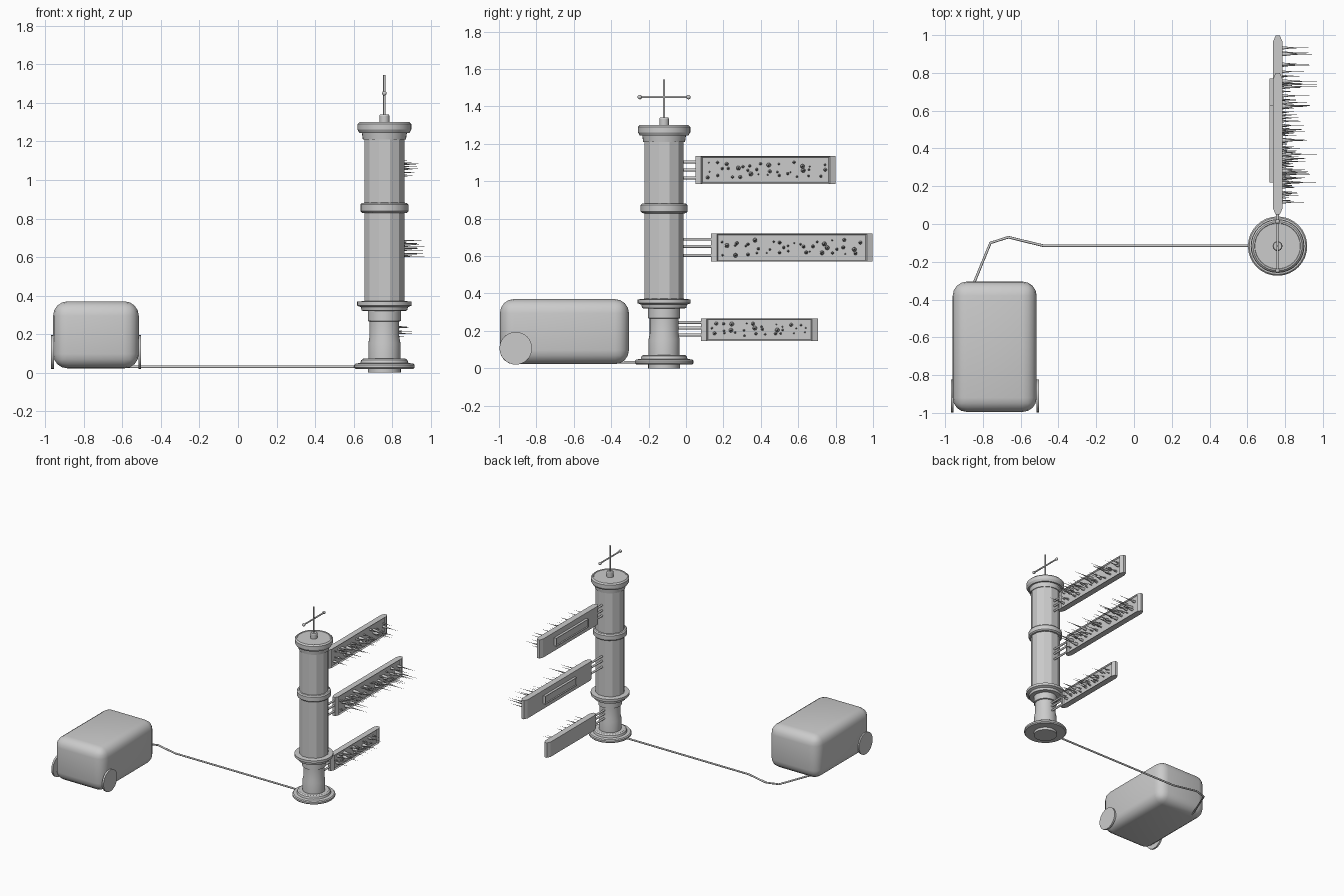
import bpy, bmesh, math, random
from mathutils import Vector, Matrix

if "Cube" in bpy.data.objects:
    bpy.data.objects.remove(bpy.data.objects["Cube"])

random.seed(4)
CX, CY = 0.76, -0.117


def finish(name, bm, smooth=None):
    bmesh.ops.recalc_face_normals(bm, faces=bm.faces)
    me = bpy.data.meshes.new(name)
    bm.to_mesh(me)
    bm.free()
    ob = bpy.data.objects.new(name, me)
    bpy.context.collection.objects.link(ob)
    if smooth:
        bpy.ops.object.select_all(action='DESELECT')
        ob.select_set(True)
        bpy.context.view_layer.objects.active = ob
        bpy.ops.object.shade_smooth_by_angle(angle=math.radians(smooth))
    return ob


def add_lathe(bm, profile, n, mat, turn=0.0):
    """Revolve (radius, height) pairs about local z, capped at both ends."""
    rings = []
    for r, z in profile:
        rings.append([bm.verts.new(mat @ Vector((r * math.cos(turn + 2 * math.pi * i / n),
                                                 r * math.sin(turn + 2 * math.pi * i / n), z)))
                      for i in range(n)])
    for a, b in zip(rings, rings[1:]):
        for i in range(n):
            j = (i + 1) % n
            bm.faces.new((a[i], a[j], b[j], b[i]))
    bm.faces.new(rings[0])
    bm.faces.new(rings[-1])


def tower_part(name, profile, n=32, turn=0.0, smooth=25):
    bm = bmesh.new()
    add_lathe(bm, profile, n, Matrix.Translation((CX, CY, 0)), turn)
    return finish(name, bm, smooth)


def rod(bm, a, b, r, n=10):
    a, b = Vector(a), Vector(b)
    d = b - a
    mat = Matrix.Translation(a) @ d.to_track_quat('Z', 'Y').to_matrix().to_4x4()
    add_lathe(bm, [(r, 0), (r, d.length)], n, mat)


def box(bm, lo, hi):
    lo, hi = Vector(lo), Vector(hi)
    mat = Matrix.Translation((lo + hi) / 2) @ Matrix.Diagonal((*(hi - lo), 1))
    return bmesh.ops.create_cube(bm, size=1, matrix=mat)


# Tower: base, neck, faceted shaft, collars and cap
tower_part("tower_base", [(.085, 0), (.085, .02), (.15, .02), (.157, .027), (.157, .04),
                          (.15, .047), (.125, .05), (.12, .065), (.11, .072)])
tower_part("tower_neck", [(.083, .06), (.083, .155), (.077, .185), (.077, .265),
                          (.086, .268), (.086, .33)])
tower_part("lower_collar", [(.105, .32), (.118, .322), (.122, .34), (.142, .348),
                            (.142, .368), (.105, .372)])
tower_part("tower_shaft", [(.108, .35), (.108, 1.23)], 12, math.radians(15), 10)
tower_part("middle_collar", [(.106, .828), (.117, .83), (.125, .838), (.125, .872),
                             (.117, .88), (.106, .882)], 24)
tower_part("tower_cap", [(.105, 1.21), (.112, 1.21), (.117, 1.245), (.13, 1.245), (.14, 1.262),
                         (.14, 1.29), (.13, 1.30), (.122, 1.30), (.12, 1.297)])

# Mast with crossbar and end knobs
tower_part("mast_socket", [(.026, 1.29), (.026, 1.333), (.022, 1.34)], 16)
bm = bmesh.new()
rod(bm, (CX, CY, 1.33), (CX, CY, 1.545), .006)
rod(bm, (CX, CY - .13, 1.45), (CX, CY + .13, 1.45), .006)
for s in (-1, 1):
    bmesh.ops.create_uvsphere(bm, u_segments=12, v_segments=8, radius=.012,
                              matrix=Matrix.Translation((CX, CY + s * .13, 1.45)))
finish("mast_cross", bm, 40)


# Sign boards: y0, y1, z0, z1, bar heights, longest spike, back panel y range
SIGNS = {
    "top": (.05, .80, .985, 1.135, (1.103, 1.06, 1.018), .155, (.22, .63)),
    "middle": (.135, .998, .57, .72, (.69, .652, .604), .185, (.37, .77)),
    "bottom": (.08, .705, .147, .267, (.245, .215, .178), .12, None),
}
for name, (y0, y1, z0, z1, bars, longest, panel) in SIGNS.items():
    # Board with pointed ends in plan and a recessed front
    bm = bmesh.new()
    e, xb, xf = .03, .737, .785
    plan = [(.75, y0), (.772, y0), (xf, y0 + e), (xf, y1 - e), (.772, y1), (.75, y1),
            (xb, y1 - e), (xb, y0 + e)]
    base = bm.faces.new([bm.verts.new((x, y, z0)) for x, y in plan])
    top = bmesh.ops.extrude_face_region(bm, geom=[base])
    bmesh.ops.translate(bm, vec=(0, 0, z1 - z0),
                        verts=[v for v in top['geom'] if isinstance(v, bmesh.types.BMVert)])
    bmesh.ops.recalc_face_normals(bm, faces=bm.faces)
    front = [f for f in bm.faces if f.normal.x > .99]
    bmesh.ops.inset_region(bm, faces=front, thickness=.01, depth=0)
    bmesh.ops.translate(bm, vec=(-.01, 0, 0), verts=front[0].verts)
    finish(name + "_sign_board", bm)

    # Mounting bars into the tower
    bm = bmesh.new()
    for z in bars:
        rod(bm, (CX, CY + .07, z), (CX, y0 + .02, z), .008)
    finish(name + "_sign_bars", bm, 40)

    # Back panel with a framed rim
    if panel:
        bm = bmesh.new()
        zc = (z0 + z1) / 2
        box(bm, (.717, panel[0], zc - .032), (.742, panel[1], zc + .032))
        back = [f for f in bm.faces if f.normal.x < -.9 or
                all(v.co.x < .72 for v in f.verts)]
        bmesh.ops.inset_region(bm, faces=back, thickness=.008)
        bmesh.ops.translate(bm, vec=(.006, 0, 0), verts=back[0].verts)
        finish(name + "_sign_back_panel", bm)

    # Thin thorn spikes scattered over the front, on a jittered grid
    bm = bmesh.new()
    h, cols = z1 - z0, round((y1 - y0) / .064)
    for i in range(cols):
        for k in range(3):
            y = y0 + .05 + (y1 - y0 - .1) * (i + random.uniform(.1, .9)) / cols
            z = z0 + h * (.2 + .6 * (k + random.uniform(.1, .9)) / 3)
            big = random.choice((.35, .5, .65, .8, 1))
            L, r = (longest + .01) * big, .012 * big
            mat = Matrix.Translation((.774, y, z)) @ Matrix.Rotation(math.pi / 2, 4, 'Y')
            add_lathe(bm, [(r, 0), (r * .9, L * .12), (r * .45, L * .32),
                           (r * .2, L * .6), (.0003, L)], 10, mat)
    finish(name + "_sign_spikes", bm, 40)

# Rounded case on two wheels
bm = bmesh.new()
box(bm, (-.96, -.995, .022), (-.515, -.305, .37))
bmesh.ops.bevel(bm, geom=bm.edges[:], offset=.075, segments=4, profile=.5, affect='EDGES')
finish("case_body", bm, 50)
bm = bmesh.new()
for x in (-.97, -.517):
    rod(bm, (x, -.91, .107), (x + .014, -.91, .107), .087, 32)
rod(bm, (-.96, -.91, .107), (-.51, -.91, .107), .02, 12)
finish("case_wheels", bm, 40)

# Cable from case to tower
cu = bpy.data.curves.new("cable", 'CURVE')
cu.dimensions = '3D'
cu.bevel_depth = .007
cu.bevel_resolution = 2
pts = [(-.875, -.38, .033), (-.76, -.10, .03), (-.665, -.07, .03), (-.48, -.115, .03),
       (.66, -.115, .03)]
sp = cu.splines.new('POLY')
sp.points.add(len(pts) - 1)
for p, c in zip(sp.points, pts):
    p.co = (*c, 1)
bpy.context.collection.objects.link(bpy.data.objects.new("cable", cu))
